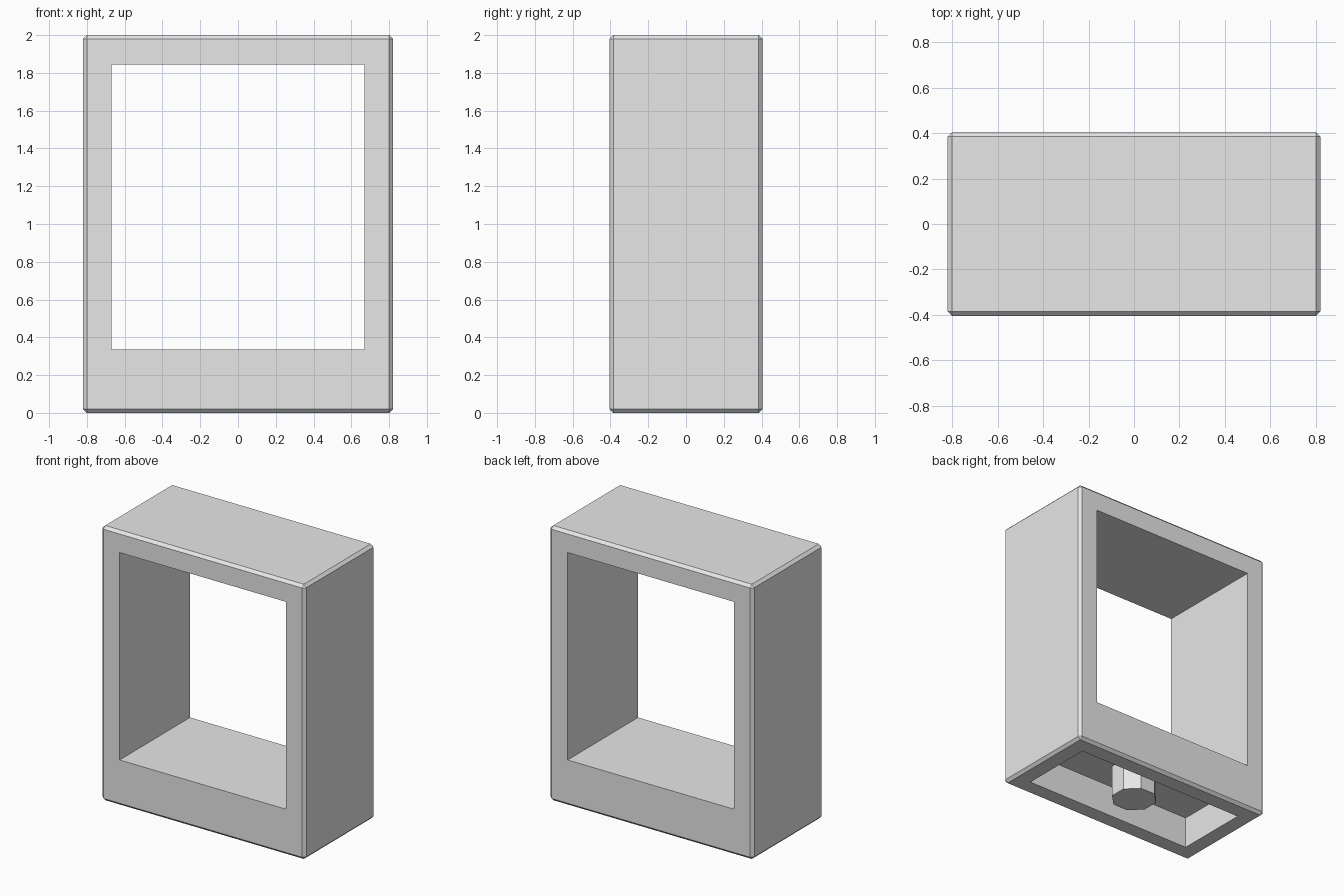
import bpy
import bmesh
from math import radians
from mathutils import Matrix

cube = bpy.data.objects.get("Cube")
if cube:
    bpy.data.objects.remove(cube, do_unlink=True)

# Single flat grey material
grey = bpy.data.materials.new("light grey")
grey.use_nodes = True
colour = (0.8, 0.8, 0.8, 1)
grey.diffuse_color = colour
grey.node_tree.nodes["Principled BSDF"].inputs["Base Color"].default_value = colour


def finish(name, bm):
    mesh = bpy.data.meshes.new(name)
    bm.to_mesh(mesh)
    bm.free()
    mesh.materials.append(grey)
    obj = bpy.data.objects.new(name, mesh)
    bpy.context.collection.objects.link(obj)
    return obj


def box(name, half_x, half_y, bottom, top, chamfer=0):
    """Box centred on x and y, with optional chamfered edges."""
    bm = bmesh.new()
    bmesh.ops.create_cube(bm, size=1, matrix=Matrix.Translation((0, 0, (bottom + top) / 2))
                          @ Matrix.Diagonal((2 * half_x, 2 * half_y, top - bottom, 1)))
    if chamfer:
        bmesh.ops.bevel(bm, geom=bm.edges[:], offset=chamfer, segments=1, affect='EDGES')
    return finish(name, bm)


def cut(target, cutter):
    """Subtract the cutter from the target, then discard the cutter."""
    cutter.hide_render = True
    mod = target.modifiers.new("cut", 'BOOLEAN')
    mod.operation = 'DIFFERENCE'
    mod.solver = 'EXACT'
    mod.object = cutter
    bpy.context.view_layer.objects.active = target
    bpy.ops.object.modifier_apply(modifier=mod.name)
    bpy.data.objects.remove(cutter, do_unlink=True)


# Chamfered frame with a through window and a recess underneath
RECESS_TOP = 0.23
frame = box("frame", 0.82, 0.405, 0, 2, chamfer=0.02)
cut(frame, box("window_cutter", 0.67, 0.6, 0.335, 1.845))
cut(frame, box("recess_cutter", 0.69, 0.275, -0.1, RECESS_TOP))

# Octagonal post hanging inside the recess
bm = bmesh.new()
post_top = RECESS_TOP + 0.02
bmesh.ops.create_cone(bm, cap_ends=True, segments=8, radius1=0.157, radius2=0.157, depth=post_top,
                      matrix=Matrix.Translation((0, 0, post_top / 2))
                      @ Matrix.Rotation(radians(22.5), 4, 'Z'))
finish("base_post", bm)
